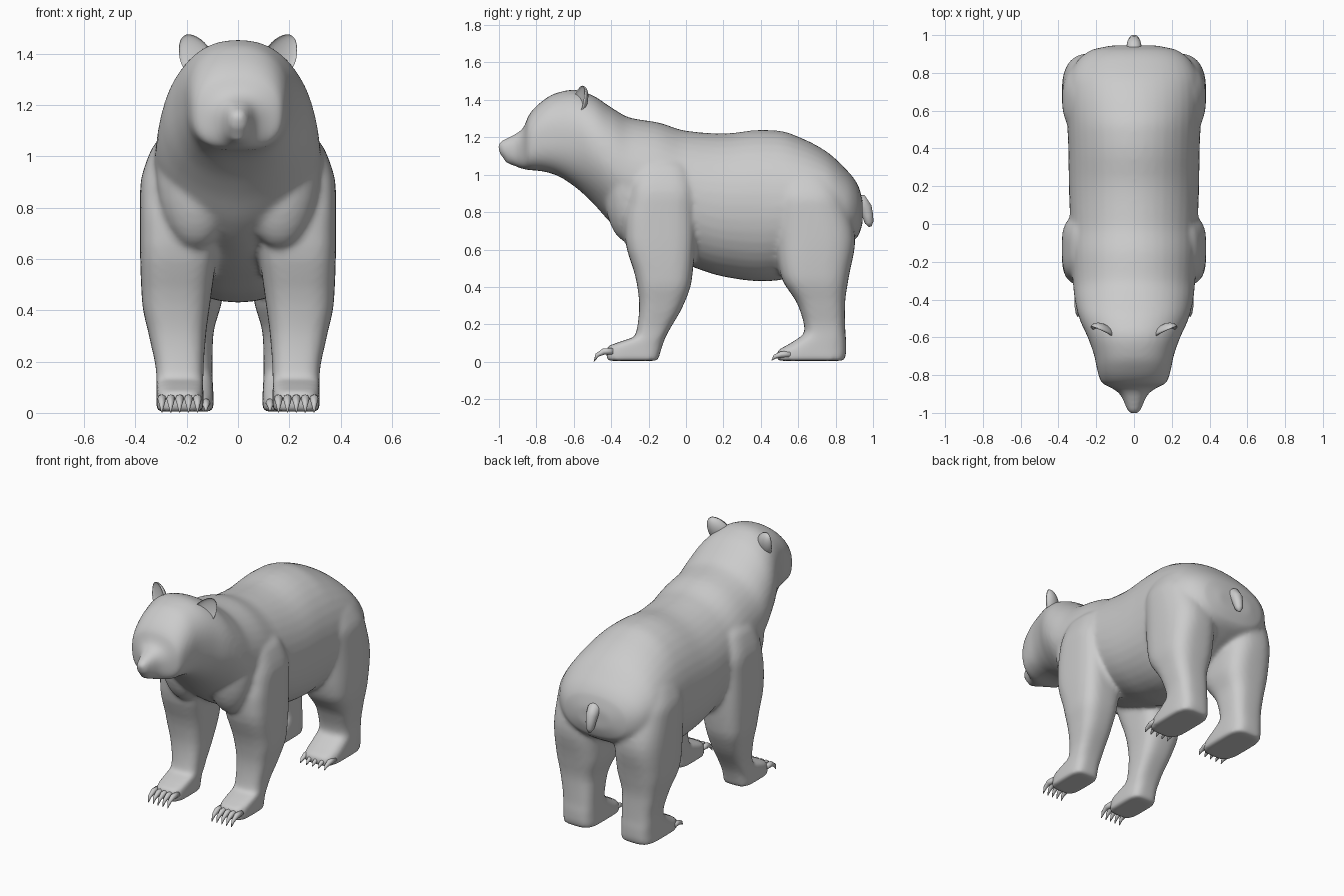
import bpy, bmesh, math
from mathutils import Vector, Matrix

cube = bpy.data.objects.get("Cube")
if cube:
    bpy.data.objects.remove(cube, do_unlink=True)

GREY = (0.6, 0.6, 0.6, 1)
fur = bpy.data.materials.new("plain grey")
fur.use_nodes = True
fur.diffuse_color = GREY
bsdf = next(n for n in fur.node_tree.nodes if n.type == 'BSDF_PRINCIPLED')
bsdf.inputs["Base Color"].default_value = GREY


def make(name, bm):
    bmesh.ops.recalc_face_normals(bm, faces=bm.faces)
    for f in bm.faces:
        f.smooth = True
    mesh = bpy.data.meshes.new(name)
    bm.to_mesh(mesh)
    bm.free()
    mesh.materials.append(fur)
    ob = bpy.data.objects.new(name, mesh)
    bpy.context.collection.objects.link(ob)
    return ob


def loft(bm, rings):
    """Skin a closed tube through rings of points."""
    loops = [[bm.verts.new(p) for p in ring] for ring in rings]
    n = len(loops[0])
    for a, b in zip(loops, loops[1:]):
        for i in range(n):
            j = (i + 1) % n
            bm.faces.new((a[i], a[j], b[j], b[i]))
    bm.faces.new(loops[0])
    bm.faces.new(loops[-1])


def refine(stations, steps=4):
    """Add in-between stations along monotone cubic curves."""
    rows = [Vector(s) for s in stations]

    def slopes(col):
        d = [(b[col] - a[col]) / (b[0] - a[0]) for a, b in zip(rows, rows[1:])]
        inner = [2 * p * q / (p + q) if p * q > 0 else 0 for p, q in zip(d, d[1:])]
        return [d[0]] + inner + [d[-1]]
    grads = [slopes(c) for c in range(len(rows[0]))]
    for k, (a, b) in enumerate(zip(rows, rows[1:])):
        h = b[0] - a[0]
        for s in range(steps):
            t = s / steps
            ease = t * t * (3 - 2 * t)
            yield [a[c] + (b[c] - a[c]) * ease + h * (t * (1 - t) ** 2 * g[k] - t * t * (1 - t) * g[k + 1])
                   for c, g in enumerate(grads)]
    yield list(rows[-1])


def outline(u0, u1, v0, v1, low, high, n=40):
    """Rounded box outline; lower powers are squarer, for each half."""
    for i in range(n):
        t = math.tau * i / n
        c, s = math.cos(t), math.sin(t)
        power = high if s > 0 else low
        yield ((u0 + u1) / 2 + (u1 - u0) / 2 * math.copysign(abs(c) ** power, c),
               (v0 + v1) / 2 + (v1 - v0) / 2 * math.copysign(abs(s) ** power, s))


def ball(bm, centre, radii):
    place = Matrix.Translation(centre) @ Matrix.Diagonal((*radii, 1))
    bmesh.ops.create_uvsphere(bm, u_segments=24, v_segments=16, radius=1, matrix=place)


def tube(bm, x, path, radii, n=8):
    """Tapered tube along a path of (y, z) points."""
    pts = [Vector((x, y, z)) for y, z in path]
    rings = []
    for k, (p, r) in enumerate(zip(pts, radii)):
        along = (pts[min(k + 1, len(pts) - 1)] - pts[max(k - 1, 0)]).normalized()
        side = Vector((1, 0, 0))
        up = side.cross(along)
        rings.append([p + r * (side * math.cos(math.tau * i / n) + up * math.sin(math.tau * i / n))
                      for i in range(n)])
    loft(bm, rings)


# Head and trunk stations: y, underside z, top z, half width, roundness below and above
TRUNK = [
    (-1, 1.115, 1.175, .03, .8, .8), (-.95, 1.065, 1.2, .05, .8, .85),
    (-.90, 1.04, 1.225, .075, .75, .85), (-.87, 1.03, 1.25, .115, .7, .85),
    (-.84, 1.025, 1.32, .172, .7, .85), (-.78, 1.02, 1.385, .193, .7, .85),
    (-.70, 1.0, 1.435, .21, .75, .88), (-.60, .94, 1.455, .245, .85, .9),
    (-.50, .85, 1.425, .29, 1, .92), (-.40, .74, 1.36, .315, 1.1, .92),
    (-.30, .66, 1.305, .325, 1.15, .95), (-.15, .58, 1.28, .335, 1, .97),
    (0, .52, 1.235, .338, .95, 1), (.2, .455, 1.22, .345, .92, 1),
    (.4, .43, 1.24, .348, .92, 1), (.5, .435, 1.235, .352, .95, 1),
    (.62, .5, 1.195, .355, .95, 1), (.75, .57, 1.125, .35, .95, 1),
    (.85, .62, 1.035, .31, .9, .95), (.92, .67, .945, .23, .85, .9),
    (.945, .74, .86, .12, .8, .8)]

# Leg stations: z, inner x, outer x, front y, back y, roundness
FRONT_LEG = [
    (1.1, .1, .27, -.24, -.02, .8), (1.03, .06, .337, -.29, .03, .7),
    (.87, .04, .382, -.31, .055, .6), (.75, .05, .382, -.33, .055, .6),
    (.65, .075, .382, -.325, .05, .6), (.43, .108, .374, -.265, .03, .65),
    (.3, .125, .347, -.25, -.015, .65), (.14, .135, .318, -.27, -.105, .65),
    (.105, .135, .318, -.36, -.12, .6), (.075, .135, .318, -.425, -.13, .55),
    (.005, .135, .318, -.425, -.15, .5)]
REAR_LEG = [
    (1.06, .1, .26, .5, .68, .8), (.97, .06, .335, .47, .8, .8),
    (.85, .03, .38, .46, .86, .8), (.65, .05, .382, .475, .905, .75),
    (.45, .06, .374, .51, .87, .65), (.3, .097, .342, .6, .85, .65),
    (.16, .1, .318, .635, .852, .65), (.1, .097, .318, .56, .857, .6),
    (.05, .095, .318, .485, .857, .55), (.005, .095, .318, .485, .845, .5)]

# Body, shoulders and legs, blended into one skin
bm = bmesh.new()
loft(bm, [[(x, y, z) for x, z in outline(-w, w, lo, hi, below, above)]
          for y, lo, hi, w, below, above in refine(TRUNK)])
for side in (-1, 1):
    ball(bm, (side * .163, -.31, .94), (.155, .13, .3))
    for leg in (FRONT_LEG, REAR_LEG):
        loft(bm, [[(side * x, y, z) for x, y in outline(x0, x1, y0, y1, p, p)]
                  for z, x0, x1, y0, y1, p in refine(leg)])

# Nose pad and chin, part of the same skin
ball(bm, (0, -.975, 1.15), (.038, .03, .034))
ball(bm, (0, -.92, 1.085), (.045, .055, .034))
body = make("body", bm)
remesh = body.modifiers.new("blend", 'REMESH')
remesh.mode = 'VOXEL'
remesh.voxel_size = .013
remesh.use_smooth_shade = True
relax = body.modifiers.new("relax", 'SMOOTH')
relax.factor = .5
relax.iterations = 10

# Cupped ears, broad at the base
for side, label in ((1, "left"), (-1, "right")):
    bm = bmesh.new()
    bmesh.ops.create_uvsphere(bm, u_segments=20, v_segments=14, radius=1)
    for v in bm.verts:
        if v.co.y < 0:
            v.co.y *= -.35
        v.co.x *= 1 - .2 * v.co.z
    place = (Matrix.Translation((side * .171, -.573, 1.398))
             @ Matrix.Rotation(side * .5, 4, 'Y')
             @ Matrix.Rotation(-.3, 4, 'X')
             @ Matrix.Rotation(side * .3, 4, 'Z')
             @ Matrix.Diagonal((.064, .045, .087, 1)))
    bmesh.ops.transform(bm, matrix=place, verts=bm.verts)
    make(label + "_ear", bm)

# Curved claws, five to a paw
CLAW = [(-.39, .055), (-.44, .055), (-.475, .035), (-.492, .002)]
for side, label in ((1, "left"), (-1, "right")):
    for end, shift, flat, first in (("front", 0, 1, .158), ("rear", .95, .6, .125)):
        bm = bmesh.new()
        for k in range(5):
            x = side * (first + k * (.297 - first) / 4)
            tube(bm, x, [(y + shift, z * flat + .015 * (1 - flat)) for y, z in CLAW],
                 (.018, .017, .011, .002))
        make(f"{label}_{end}_claws", bm)

# Short hooked tail
bm = bmesh.new()
tube(bm, 0, [(.89, .86), (.935, .855), (.96, .82), (.972, .78), (.979, .745), (.985, .722)],
     (.035, .042, .036, .03, .024, .008), 14)
make("tail", bm)
